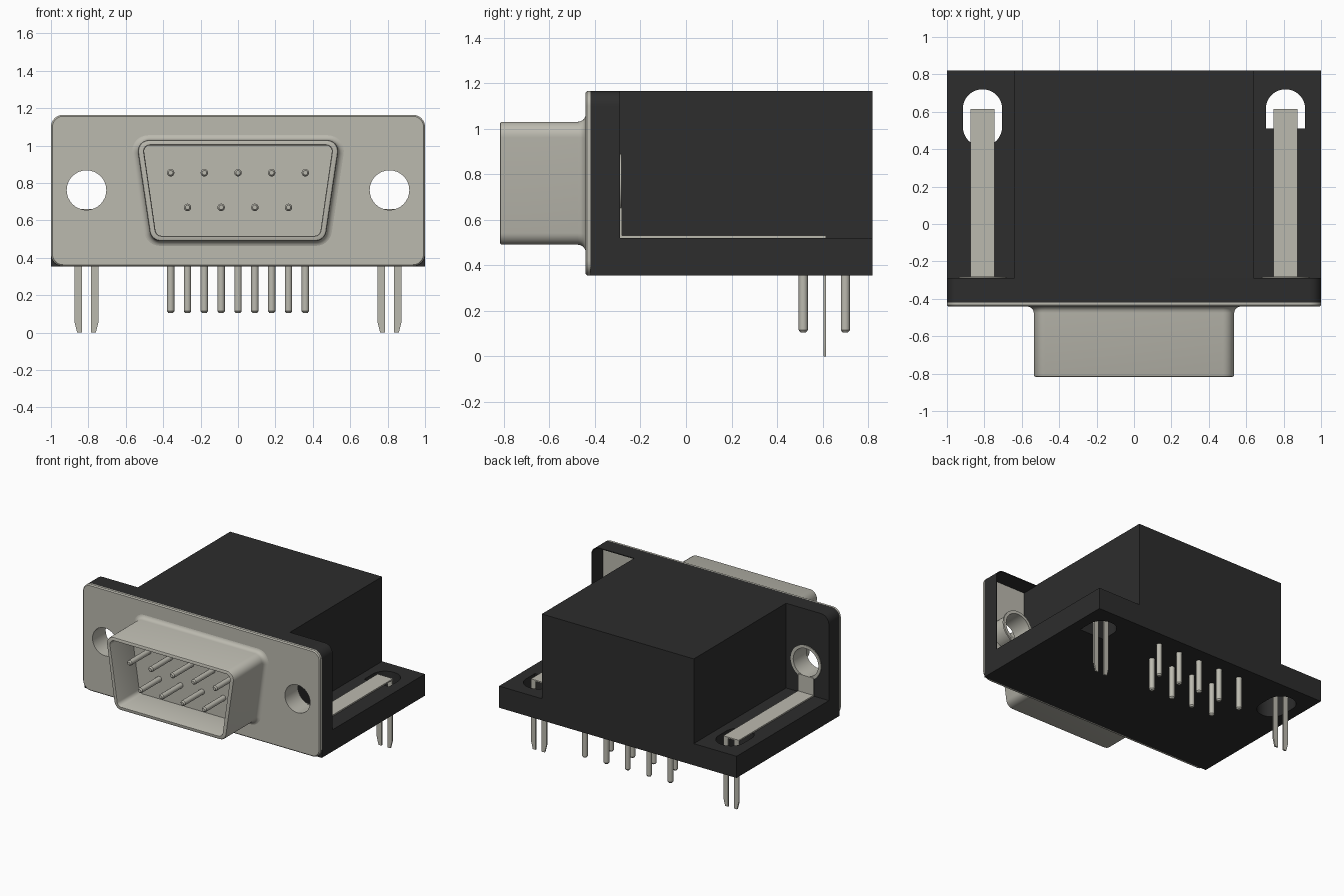
import bpy, bmesh, math

if "Cube" in bpy.data.objects:
    bpy.data.objects.remove(bpy.data.objects["Cube"])


def material(name, rgb):
    m = bpy.data.materials.new(name)
    m.diffuse_color = (*rgb, 1)
    m.use_nodes = True
    m.node_tree.nodes["Principled BSDF"].inputs["Base Color"].default_value = m.diffuse_color
    return m


METAL = material("warm grey metal", (0.50, 0.49, 0.43))
PLASTIC = material("black plastic", (0.026, 0.026, 0.026))


def loft(name, sections, axis, mat, ring=False, smooth=True):
    """Skin a list of (2D outline, position along axis); ring joins last to first."""
    bm = bmesh.new()
    loops = []
    for pts, t in sections:
        loops.append([bm.verts.new((u, t, v) if axis == "y" else (u, v, t)) for u, v in pts])
    pairs = list(zip(loops, loops[1:]))
    if ring:
        pairs.append((loops[-1], loops[0]))
    else:
        bm.faces.new(loops[0])
        bm.faces.new(loops[-1])
    for a, b in pairs:
        n = len(a)
        for i in range(n):
            j = (i + 1) % n
            bm.faces.new((a[i], a[j], b[j], b[i]))
    bmesh.ops.recalc_face_normals(bm, faces=bm.faces)
    me = bpy.data.meshes.new(name)
    bm.to_mesh(me)
    bm.free()
    me.materials.append(mat)
    ob = bpy.data.objects.new(name, me)
    bpy.context.collection.objects.link(ob)
    if smooth:
        shade(ob)
    return ob


def shade(ob):
    bpy.ops.object.select_all(action="DESELECT")
    ob.select_set(True)
    bpy.context.view_layer.objects.active = ob
    bpy.ops.object.shade_smooth_by_angle(angle=math.radians(32))


def prism(name, pts, axis, a, b, mat):
    return loft(name, [(pts, a), (pts, b)], axis, mat)


def rect(u0, u1, v0, v1):
    return [(u0, v0), (u1, v0), (u1, v1), (u0, v1)]


def circle(u, v, r, n=32):
    return [(u + r * math.cos(2 * math.pi * i / n), v + r * math.sin(2 * math.pi * i / n))
            for i in range(n)]


def rounded(corners, radii, steps=8):
    """Round the corners of a counter-clockwise convex outline."""
    out, n = [], len(corners)
    for i, (x, y) in enumerate(corners):
        r = radii[i]
        if r <= 0:
            out.append((x, y))
            continue
        (px, py), (qx, qy) = corners[i - 1], corners[(i + 1) % n]
        a0 = math.atan2(y - py, x - px) - math.pi / 2
        a1 = math.atan2(qy - y, qx - x) - math.pi / 2
        turn = (a1 - a0) % (2 * math.pi)
        mid, d = a0 + turn / 2, r / math.cos(turn / 2)
        cx, cy = x - d * math.cos(mid), y - d * math.sin(mid)
        for k in range(steps + 1):
            a = a0 + turn * k / steps
            out.append((cx + r * math.cos(a), cy + r * math.sin(a)))
    return out


def cut(ob, cutters):
    for c in cutters:
        c.hide_render = True
        mod = ob.modifiers.new("cut", "BOOLEAN")
        mod.operation, mod.solver, mod.object = "DIFFERENCE", "EXACT", c
        bpy.ops.object.select_all(action="DESELECT")
        bpy.context.view_layer.objects.active = ob
        ob.select_set(True)
        bpy.ops.object.modifier_apply(modifier=mod.name)
        bpy.data.objects.remove(c)
    shade(ob)


HX, HZ, HR = 0.81, 0.762, 0.106      # mounting holes
Z0, Z1, ZB = 0.355, 1.165, 0.52      # bottom, top, base top

# black flange, square at the bottom and rounded at the top
flange = prism("rear_flange", rounded(rect(-1, 1, Z0, Z1), (0, 0, 0.065, 0.065)),
               "y", -0.42, -0.29, PLASTIC)
cut(flange, [prism("hole_cutter", circle(s * HX, HZ, HR + 0.006), "y", -0.6, 0, PLASTIC)
             for s in (-1, 1)] +
    [prism("pocket_cutter", rounded(rect(0.64, 0.994, ZB, Z1 - 0.006), (0, 0, 0.06, 0)),
           "y", -0.5, -0.2, PLASTIC)])

# base with the two bracket slots, and the main block
base = prism("base", rect(-1, 1, -0.29, 0.82), "z", Z0, ZB, PLASTIC)
slots = []
for s, low_r, low in ((-1, 0.104, 0.415), (1, 0, 0.51)):
    outline = rounded(rect(s * HX - 0.105, s * HX + 0.105, low, 0.72),
                      (low_r, low_r, 0.104, 0.104), 12)
    slots.append(prism("slot_cutter", outline, "z", 0.2, 0.7, PLASTIC))
cut(base, slots)
prism("main_block", rect(-0.64, 0.64, -0.29, 0.82), "z", ZB, Z1, PLASTIC)

# metal face plate with a softened front edge
e = 0.008
plate_out = rounded(rect(-1, 1, Z0, Z1), (0.065,) * 4)
plate_in = rounded(rect(-1 + e, 1 - e, Z0 + e, Z1 - e), (0.065 - e,) * 4)
plate = loft("face_plate", [(plate_out, -0.42), (plate_out, -0.434), (plate_in, -0.442)],
             "y", METAL)
cut(plate, [prism("hole_cutter", circle(s * HX, HZ, HR), "y", -0.6, 0, METAL)
            for s in (-1, 1)])


# flared trapezoid shell with a recessed floor
def trapezoid(d):
    k = d * 1.15
    pts = [(-0.465 - k * 0.87, 0.49 - d), (0.465 + k * 0.87, 0.49 - d),
           (0.545 + k * 1.18, 1.03 + d), (-0.545 - k * 1.18, 1.03 + d)]
    return rounded(pts, (0.06 + d,) * 4)


shell = [(0.035, -0.440), (0.021, -0.443), (0.010, -0.450), (0.003, -0.461), (0, -0.475),
         (0, -0.808), (-0.003, -0.815), (-0.009, -0.818), (-0.025, -0.818),
         (-0.028, -0.812), (-0.028, -0.56)]
loft("plug_shell", [(trapezoid(d), y) for d, y in shell], "y", METAL)


# contact pins and solder tails
def pin(name, u, v, axis, tip, root, r=0.02):
    c = math.copysign(0.01, root - tip)
    loft(name, [(circle(u, v, r * 0.6, 16), tip), (circle(u, v, r, 16), tip + c),
                (circle(u, v, r, 16), root)], axis, METAL)


for count, z, y in ((5, 0.855, 0.70), (4, 0.67, 0.515)):
    for i in range(count):
        x = (i - (count - 1) / 2) * 0.18
        pin("contact_pin", x, z, "y", -0.80, -0.55)
        pin("solder_tail", x, y, "z", 0.105, 0.37)

# grounding brackets: eyelet, strap, long strip, two prongs each
for s in (-1, 1):
    x = s * HX
    loft("eyelet", [(circle(x, HZ, HR), -0.43), (circle(x, HZ, HR), -0.284),
                    (circle(x, HZ, 0.128), -0.284), (circle(x, HZ, 0.128), -0.296),
                    (circle(x, HZ, HR + 0.007), -0.300), (circle(x, HZ, HR + 0.007), -0.43)],
         "y", METAL, ring=True)
    prism("bracket_strap", rect(x - 0.065, x + 0.065, ZB, 0.66), "y", -0.291, -0.281, METAL)
    prism("bracket_strip", rect(x - 0.065, x + 0.065, -0.29, 0.615), "z", ZB, 0.53, METAL)
    for t in (-1, 1):
        prong = [(x + t * a, z) for a, z in
                 ((0.025, 0), (0.05, 0), (0.065, 0.06), (0.065, 0.525), (0.025, 0.525))]
        prism("bracket_prong", prong, "y", 0.604, 0.615, METAL)
